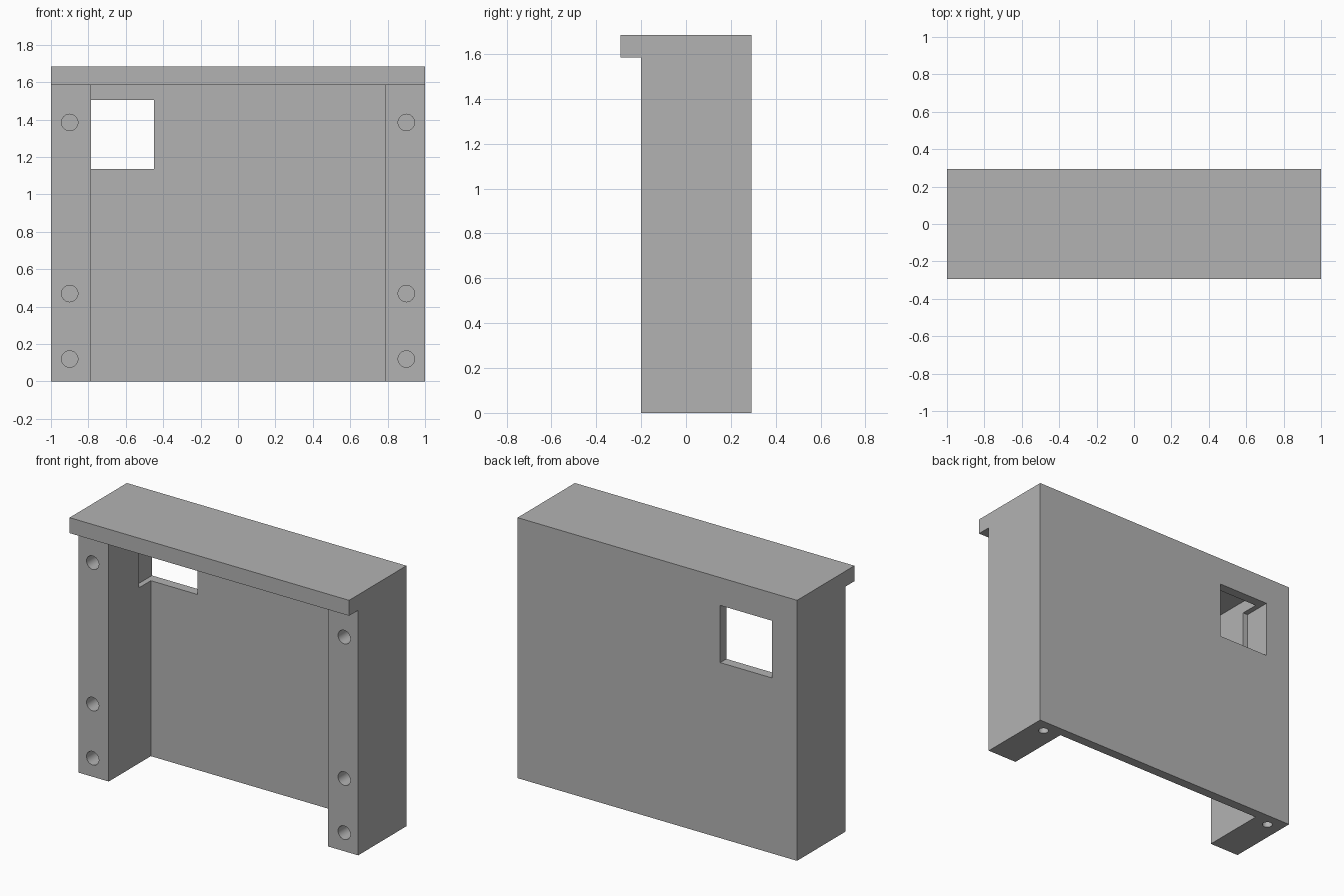
import bpy
import bmesh
from math import radians
from mathutils import Matrix, Vector

cube = bpy.data.objects.get("Cube")
if cube:
    bpy.data.objects.remove(cube, do_unlink=True)

# Main sizes
TOP, LIP_Z = 1.685, 1.585
BACK, FRONT, LIP_Y = 0.293, -0.2, -0.293
PANEL_Y = 0.23
POST_X, HOLE_X = 0.785, 0.9

grey = bpy.data.materials.new("plain grey")
grey.use_nodes = True
grey.diffuse_color = (0.45, 0.45, 0.45, 1)
grey.node_tree.nodes["Principled BSDF"].inputs["Base Color"].default_value = (0.45, 0.45, 0.45, 1)


def finish(name, bm):
    bmesh.ops.recalc_face_normals(bm, faces=bm.faces)
    mesh = bpy.data.meshes.new(name)
    bm.to_mesh(mesh)
    bm.free()
    mesh.materials.append(grey)
    obj = bpy.data.objects.new(name, mesh)
    bpy.context.collection.objects.link(obj)
    return obj


def box(name, low, high):
    low, high = Vector(low), Vector(high)
    bm = bmesh.new()
    bmesh.ops.create_cube(bm, size=1, matrix=Matrix.Translation((low + high) / 2)
                          @ Matrix.Diagonal((*(high - low), 1)))
    return finish(name, bm)


def drill(name, centre, radius, length, tilt=0):
    bm = bmesh.new()
    bmesh.ops.create_cone(bm, cap_ends=True, segments=32, radius1=radius, radius2=radius,
                          depth=length, matrix=Matrix.Translation(centre)
                          @ Matrix.Rotation(radians(tilt), 4, 'X'))
    return finish(name, bm)


# Housing: side profile with the overhanging lip, extruded across the width
bm = bmesh.new()
profile = [(BACK, 0), (BACK, TOP), (LIP_Y, TOP), (LIP_Y, LIP_Z), (FRONT, LIP_Z), (FRONT, 0)]
face = bm.faces.new([bm.verts.new((-1, y, z)) for y, z in profile])
side = bmesh.ops.extrude_face_region(bm, geom=[face])["geom"]
bmesh.ops.translate(bm, vec=(2, 0, 0), verts=[v for v in side if isinstance(v, bmesh.types.BMVert)])
housing = finish("housing", bm)

# Open niche between the posts, then the window that also notches one post
cutters = [
    box("niche_cutter", (-POST_X, -0.4, -0.1), (POST_X, PANEL_Y, LIP_Z)),
    box("window_cutter", (-0.82, 0.11, 1.135), (-0.45, 0.4, 1.505)),
]

# Blind screw holes in the post fronts and post feet
for x in (-HOLE_X, HOLE_X):
    for z in (0.12, 0.47, 1.385):
        cutters.append(drill("front_hole_cutter", (x, FRONT, z), 0.044, 0.5, 90))
    cutters.append(drill("foot_hole_cutter", (x, 0.205, 0), 0.031, 0.5))

bpy.context.view_layer.objects.active = housing
for cutter in cutters:
    cutter.hide_render = True
    mod = housing.modifiers.new(cutter.name, 'BOOLEAN')
    mod.operation = 'DIFFERENCE'
    mod.solver = 'EXACT'
    mod.object = cutter
    bpy.ops.object.modifier_apply(modifier=mod.name)
    bpy.data.objects.remove(cutter, do_unlink=True)

# Smooth hole walls, sharp corners everywhere else
bpy.ops.object.select_all(action='DESELECT')
housing.select_set(True)
bpy.ops.object.shade_smooth_by_angle(angle=radians(30))
